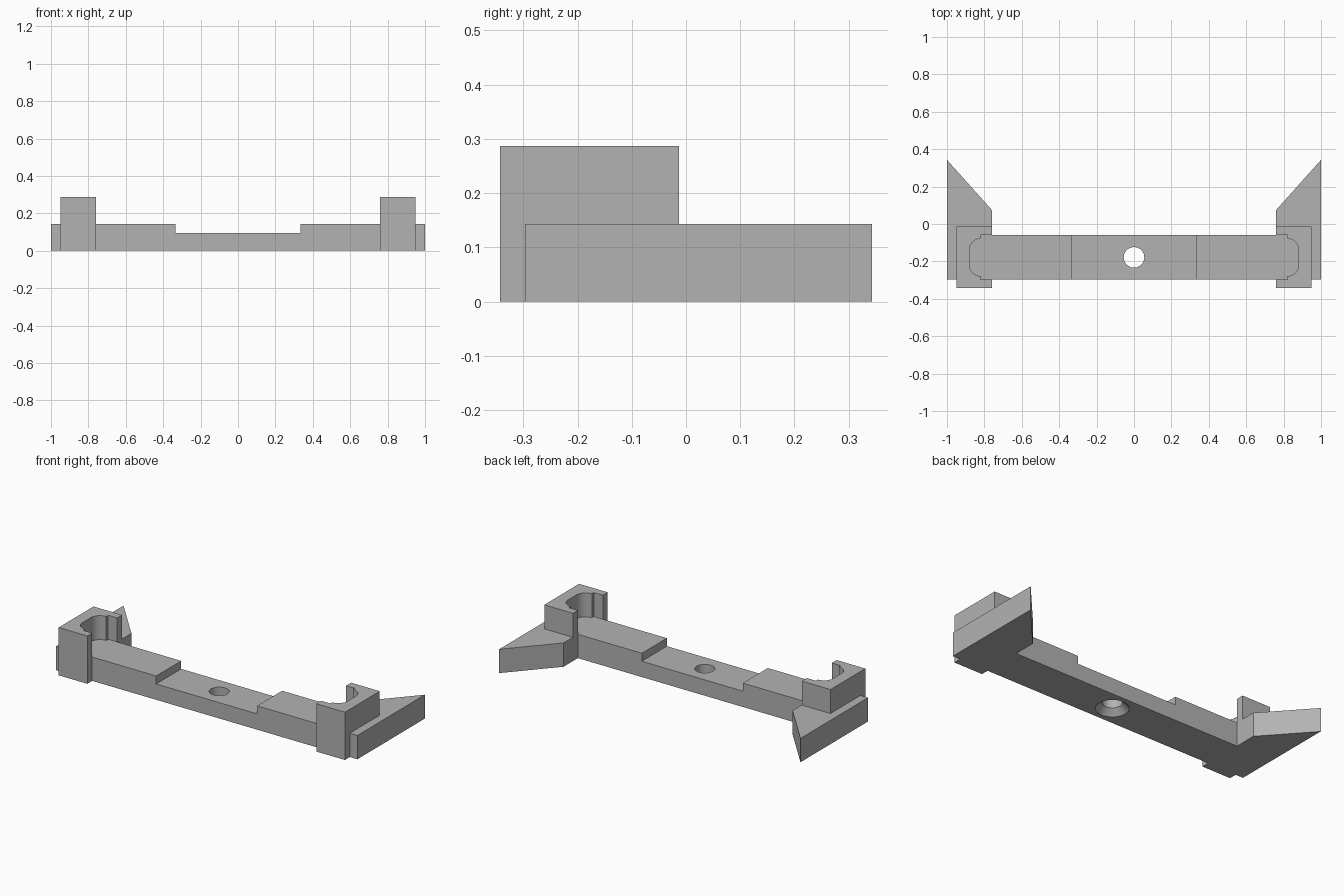
import bpy, bmesh
from math import sin, cos, pi, radians

cube = bpy.data.objects.get("Cube")
if cube:
    bpy.data.objects.remove(cube, do_unlink=True)

grey = bpy.data.materials.new("plain grey")
grey.use_nodes = True
grey.diffuse_color = (0.45, 0.45, 0.45, 1)
grey.node_tree.nodes["Principled BSDF"].inputs["Base Color"].default_value = (0.45, 0.45, 0.45, 1)

BASE_TOP, CLAMP_TOP, DECK_TOP = 0.143, 0.287, 0.095
FRONT, BACK = -0.297, -0.06      # bar edges in y
MID = (FRONT + BACK) / 2
INNER, OUTER = 0.76, 0.95        # clamp edges in x
CLAMP_FRONT, CLAMP_BACK = -0.343, -0.013


def finish(name, bm):
    bmesh.ops.recalc_face_normals(bm, faces=bm.faces)
    mesh = bpy.data.meshes.new(name)
    bm.to_mesh(mesh)
    bm.free()
    mesh.materials.append(grey)
    obj = bpy.data.objects.new(name, mesh)
    bpy.context.collection.objects.link(obj)
    return obj


def prism(name, outline, z0, z1):
    bm = bmesh.new()
    face = bm.faces.new([bm.verts.new((x, y, z0)) for x, y in outline])
    top = bmesh.ops.extrude_face_region(bm, geom=[face])["geom"]
    verts = [v for v in top if isinstance(v, bmesh.types.BMVert)]
    bmesh.ops.translate(bm, verts=verts, vec=(0, 0, z1 - z0))
    return finish(name, bm)


def lathe(name, profile, centre_y, sides=48):
    bm = bmesh.new()
    rings = [[bm.verts.new((r * cos(2 * pi * i / sides),
                            centre_y + r * sin(2 * pi * i / sides), z))
              for i in range(sides)] for r, z in profile]
    for low, high in zip(rings, rings[1:]):
        for i in range(sides):
            j = (i + 1) % sides
            bm.faces.new((low[i], low[j], high[j], high[i]))
    bm.faces.new(rings[0])
    bm.faces.new(rings[-1])
    return finish(name, bm)


def cut(obj, cutter):
    cutter.hide_render = True
    mod = obj.modifiers.new("cut", "BOOLEAN")
    mod.operation, mod.solver, mod.object = "DIFFERENCE", "EXACT", cutter
    bpy.context.view_layer.objects.active = obj
    bpy.ops.object.modifier_apply(modifier=mod.name)
    bpy.data.objects.remove(cutter, do_unlink=True)


def smooth(obj):
    bpy.ops.object.select_all(action="DESELECT")
    obj.select_set(True)
    bpy.context.view_layer.objects.active = obj
    bpy.ops.object.shade_smooth_by_angle(angle=radians(30))


# Bar with swept-back end wings and clamp feet, one mirrored outline
half = [(INNER, FRONT), (INNER, CLAMP_FRONT), (OUTER, CLAMP_FRONT), (OUTER, FRONT),
        (1, FRONT), (1, 0.343), (INNER, 0.075), (INNER, BACK)]
bar = prism("bar_with_wings", half + [(-x, y) for x, y in reversed(half)], 0, BASE_TOP)

# Lowered centre deck
deck = [(-0.335, FRONT - 0.1), (0.335, FRONT - 0.1), (0.335, BACK + 0.1), (-0.335, BACK + 0.1)]
cut(bar, prism("deck_cutter", deck, DECK_TOP, CLAMP_TOP))

# Screw hole, countersunk from below
hole = [(0.1, -0.01), (0.055, 0.035), (0.055, BASE_TOP)]
cut(bar, lathe("hole_cutter", hole, MID))
smooth(bar)

# Clamp jaws: C-shaped walls around a stepped, rounded pocket
STEP, FILLET, REACH = 0.82, 0.06, 0.1
corner = [(STEP + FILLET * sin(t * pi / 20), REACH - FILLET + FILLET * cos(t * pi / 20))
          for t in range(11)]
pocket = [(INNER, BACK), (STEP, BACK)]
pocket += [(x, MID + y) for x, y in corner]
pocket += [(x, MID - y) for x, y in reversed(corner)]
pocket += [(STEP, FRONT), (INNER, FRONT)]
jaw = pocket + [(INNER, CLAMP_FRONT), (OUTER, CLAMP_FRONT),
                (OUTER, CLAMP_BACK), (INNER, CLAMP_BACK)]
for side, sign in (("left", 1), ("right", -1)):
    smooth(prism(side + "_clamp_jaw", [(sign * x, y) for x, y in jaw], BASE_TOP, CLAMP_TOP))
